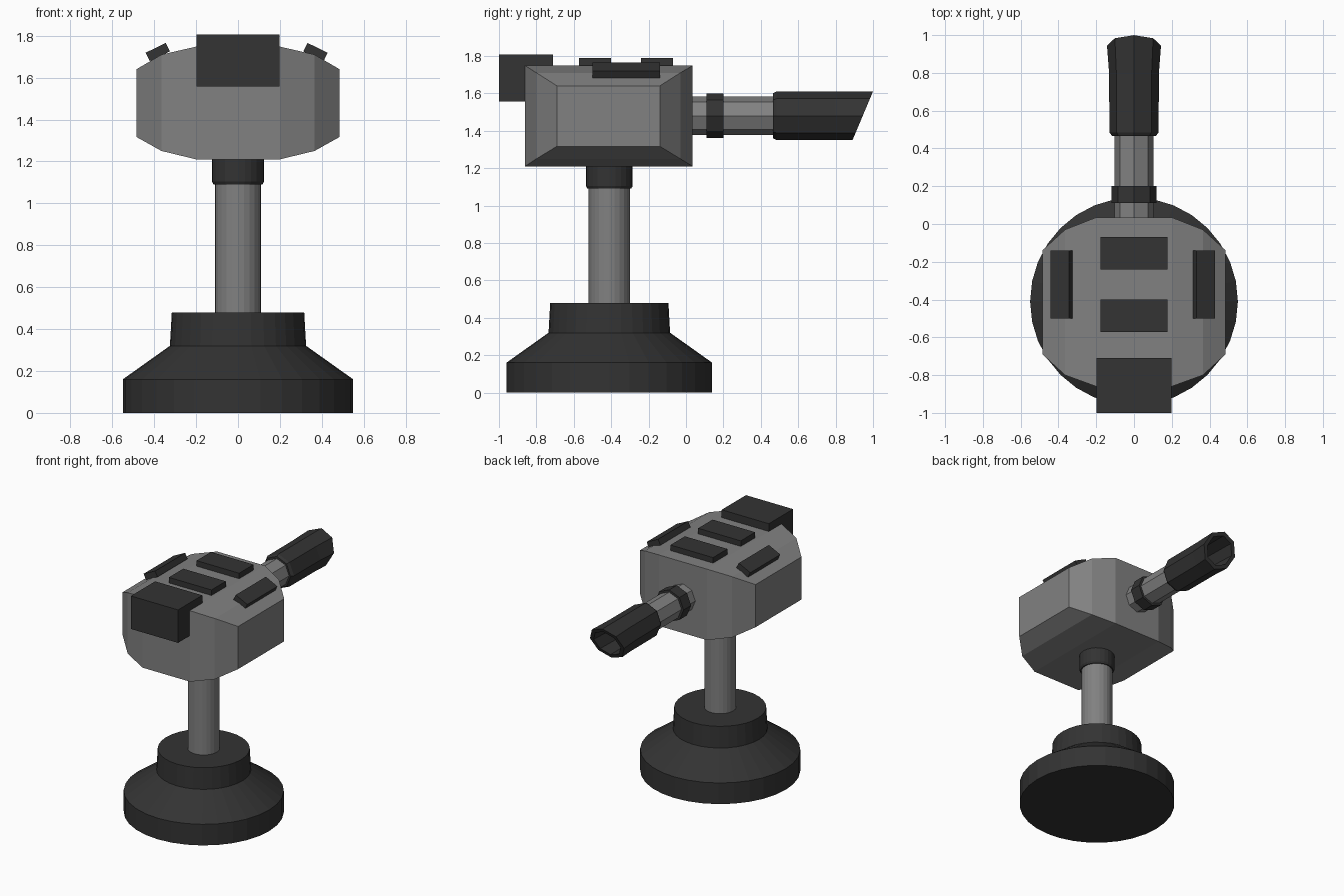
import bpy, bmesh, math

if "Cube" in bpy.data.objects:
    bpy.data.objects.remove(bpy.data.objects["Cube"])


def material(name, value):
    m = bpy.data.materials.new(name)
    m.diffuse_color = (value, value, value, 1)
    m.use_nodes = True
    m.node_tree.nodes["Principled BSDF"].inputs["Base Color"].default_value = m.diffuse_color
    return m


DARK = material("dark_metal", 0.033)
GREY = material("grey_metal", 0.22)


def finish(name, bm, mat):
    bmesh.ops.recalc_face_normals(bm, faces=bm.faces)
    me = bpy.data.meshes.new(name)
    bm.to_mesh(me)
    bm.free()
    me.materials.append(mat)
    ob = bpy.data.objects.new(name, me)
    bpy.context.collection.objects.link(ob)
    return ob


def loft(name, rings, mat):
    """Skin a list of point rings and cap both ends."""
    bm = bmesh.new()
    vs = [[bm.verts.new(p) for p in r] for r in rings]
    n = len(vs[0])
    for a, b in zip(vs, vs[1:]):
        for i in range(n):
            j = (i + 1) % n
            bm.faces.new((a[i], a[j], b[j], b[i]))
    bm.faces.new(vs[0])
    bm.faces.new(vs[-1])
    return finish(name, bm, mat)


def turned(name, profile, n, mat, cy=-0.41):
    """Upright turned part from (radius, z) points."""
    ang = [2 * math.pi * i / n for i in range(n)]
    loft(name, [[(r * math.cos(a), cy + r * math.sin(a), z) for a in ang]
                for r, z in profile], mat)


def barrel(name, profile, mat, cz=1.48):
    """Eight-sided part along y from (x radius, z radius, y, slant) points."""
    ang = [math.pi / 4 * i for i in range(8)]
    loft(name, [[(rx * math.cos(a), y + slant * math.sin(a) * rz, cz + rz * math.sin(a))
                 for a in ang] for rx, rz, y, slant in profile], mat)


def box(name, centre, size, mat, tilt=0):
    bm = bmesh.new()
    bmesh.ops.create_cube(bm, size=1)
    bmesh.ops.scale(bm, vec=size, verts=bm.verts)
    ob = finish(name, bm, mat)
    ob.location = centre
    ob.rotation_euler.y = tilt


# stand
turned("base", [(0.55, 0), (0.55, 0.16), (0.325, 0.32), (0.316, 0.48)], 32, DARK)
turned("post", [(0.11, 0.46), (0.11, 1.12)], 24, GREY)
turned("post_collar", [(0.117, 1.09), (0.125, 1.105), (0.125, 1.24)], 24, DARK)

# head: rectangles across x that shrink towards both sides
half = [(0.2, -0.86, 0.035, 1.21, 1.748), (0.365, -0.80, -0.03, 1.25, 1.71),
        (0.485, -0.69, -0.14, 1.317, 1.64)]
sections = [(-s[0],) + s[1:] for s in reversed(half)] + half
loft("head", [[(x, y0, z0), (x, y1, z0), (x, y1, z1), (x, y0, z1)]
              for x, y0, y1, z0, z1 in sections], GREY)

# sight block and raised pads
box("front_block", (0, -0.855, 1.682), (0.395, 0.29, 0.25), DARK)
for i, y in enumerate((-0.487, -0.155)):
    box(f"top_pad_{i + 1}", (0, y, 1.76), (0.357, 0.172, 0.06), DARK)
for side, x in (("left", -0.383), ("right", 0.37)):
    s = 1 if x > 0 else -1
    box(f"{side}_pad", (x, -0.32, 1.722), (0.107, 0.36, 0.045), DARK, s * math.radians(26))

# barrel with ring and hollow slanted muzzle
barrel("barrel", [(0.103, 0.103, 0.0, 0), (0.103, 0.103, 0.52, 0)], GREY)
barrel("barrel_ring", [(0.12, 0.12, 0.11, 0), (0.12, 0.12, 0.2, 0)], DARK)
barrel("muzzle", [(0.115, 0.12, 0.465, 0), (0.13, 0.13, 0.485, 0), (0.132, 0.13, 0.8, 0),
                  (0.143, 0.13, 0.945, 0.42), (0.112, 0.102, 0.945, 0.42),
                  (0.1, 0.1, 0.7, 0)], DARK)
